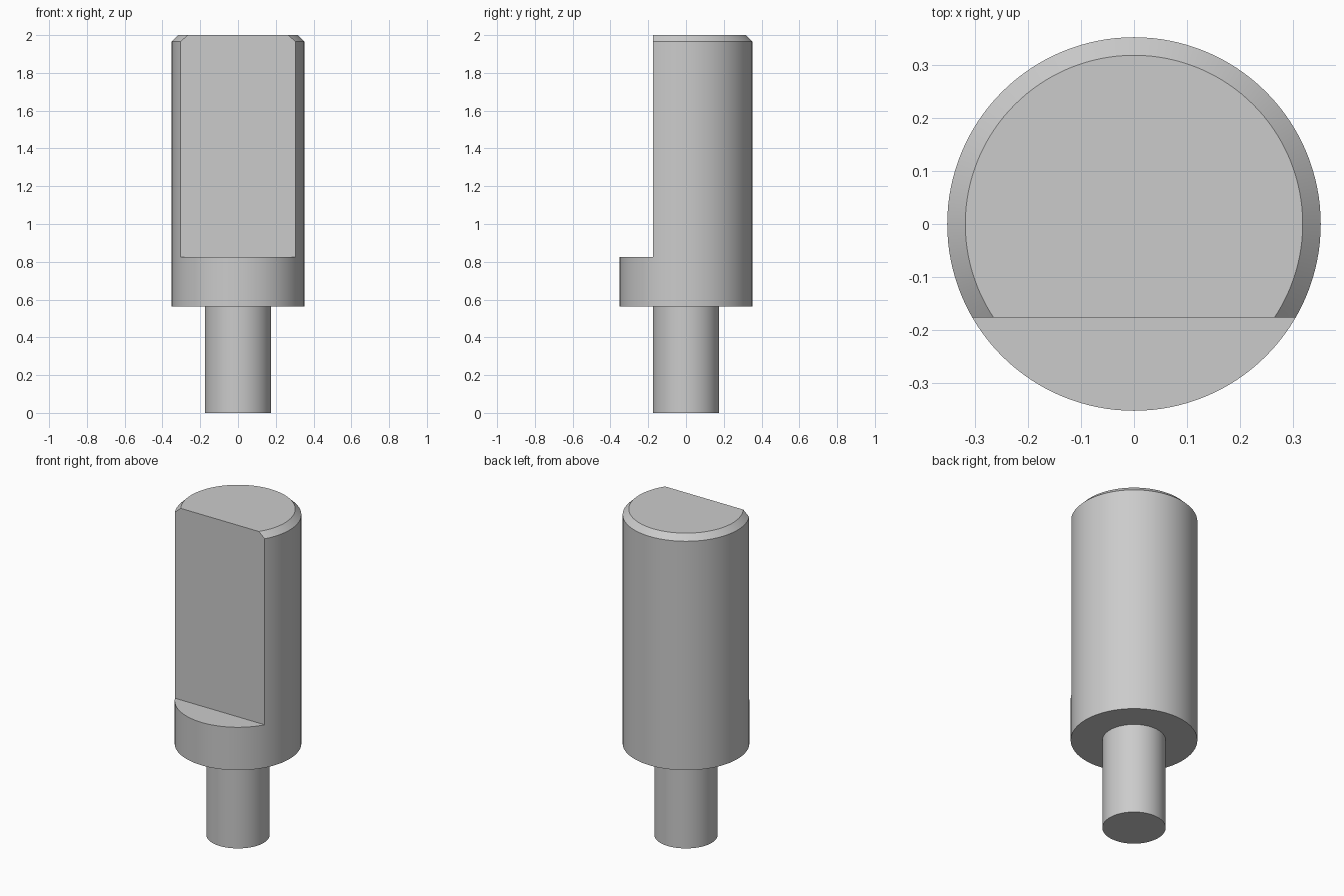
import bpy
import bmesh
import math
from mathutils import Matrix

if "Cube" in bpy.data.objects:
    bpy.data.objects.remove(bpy.data.objects["Cube"], do_unlink=True)

BODY_R, PIN_R = 0.352, 0.176
SHOULDER_Z, STEP_Z, TOP_Z = 0.562, 0.825, 2.0
CHAMFER = 0.034
FLAT_Y = -0.176
SEGMENTS = 128

grey = bpy.data.materials.new("plain grey")
grey.use_nodes = True
colour = (0.6, 0.6, 0.6, 1.0)
grey.diffuse_color = colour
grey.node_tree.nodes["Principled BSDF"].inputs["Base Color"].default_value = colour


def add_object(name, bm):
    bmesh.ops.recalc_face_normals(bm, faces=bm.faces)
    mesh = bpy.data.meshes.new(name)
    bm.to_mesh(mesh)
    bm.free()
    mesh.materials.append(grey)
    obj = bpy.data.objects.new(name, mesh)
    bpy.context.collection.objects.link(obj)
    return obj


def turned_part(name, profile):
    """Closed solid of revolution from (radius, height) points, capped at both ends."""
    bm = bmesh.new()
    rings = []
    for r, z in profile:
        rings.append([bm.verts.new((r * math.cos(a), r * math.sin(a), z))
                      for a in (math.tau * i / SEGMENTS for i in range(SEGMENTS))])
    for low, high in zip(rings, rings[1:]):
        for i in range(SEGMENTS):
            j = (i + 1) % SEGMENTS
            bm.faces.new((low[i], low[j], high[j], high[i]))
    bm.faces.new(rings[0])
    bm.faces.new(rings[-1])
    return add_object(name, bm)


# Stepped pin: thin shank, wide body, chamfered top rim
pin = turned_part("stepped_pin", [
    (PIN_R, 0), (PIN_R, SHOULDER_Z), (BODY_R, SHOULDER_Z),
    (BODY_R, TOP_Z - CHAMFER), (BODY_R - CHAMFER, TOP_Z)])

# Block that mills the flat on the front of the body
bm = bmesh.new()
bmesh.ops.create_cube(bm, size=2, matrix=Matrix.Translation((0, FLAT_Y - 1, STEP_Z + 1)))
cutter = add_object("flat_cutter", bm)
cutter.hide_render = True

cut = pin.modifiers.new("front_flat", "BOOLEAN")
cut.operation = "DIFFERENCE"
cut.solver = "EXACT"
cut.object = cutter
bpy.ops.object.select_all(action="DESELECT")
pin.select_set(True)
bpy.context.view_layer.objects.active = pin
bpy.ops.object.modifier_apply(modifier=cut.name)
bpy.data.objects.remove(cutter, do_unlink=True)

# Smooth round walls, crisp edges
bpy.ops.object.shade_smooth_by_angle(angle=math.radians(30))
